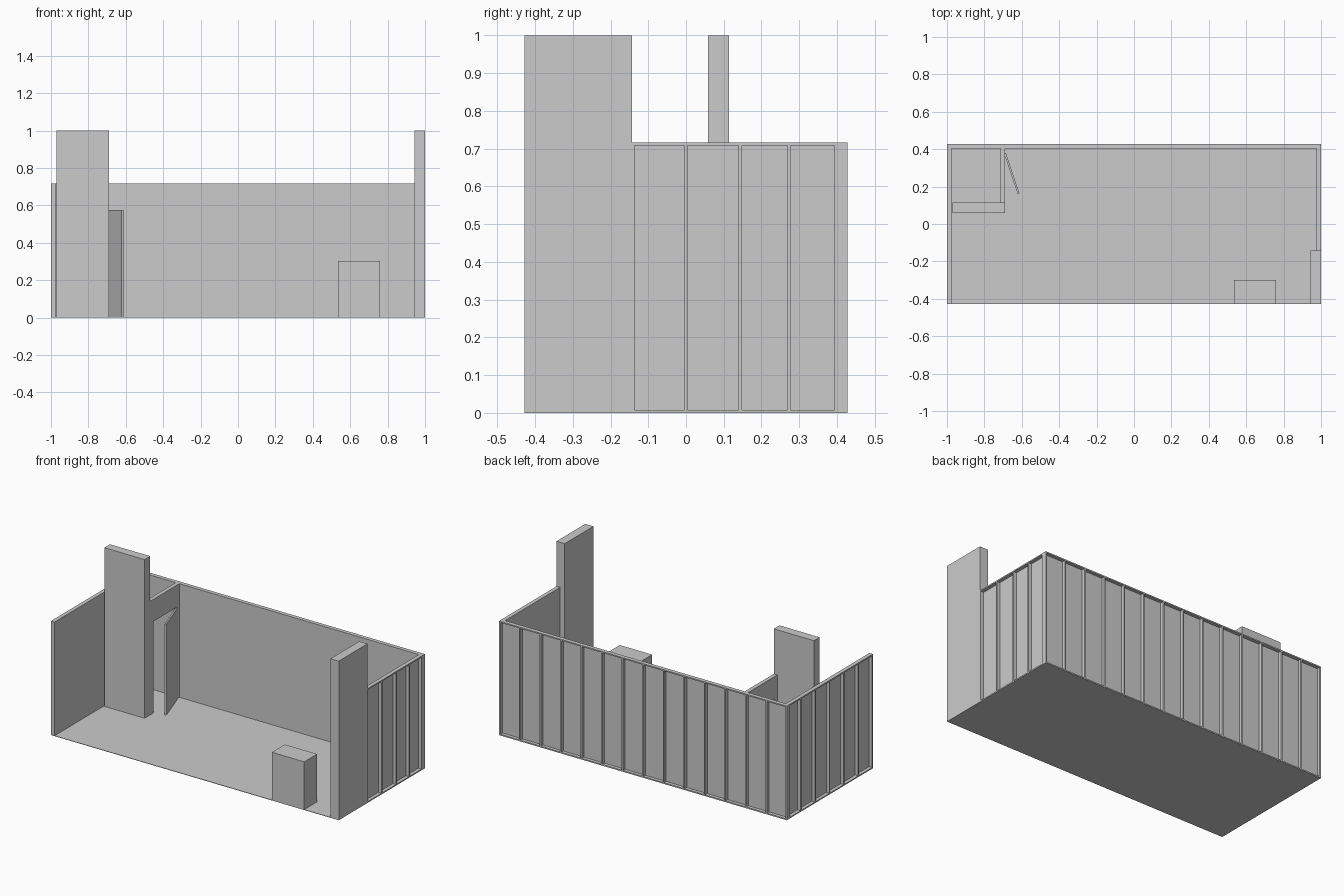
import bpy, math
from mathutils import Vector

if "Cube" in bpy.data.objects:
    bpy.data.objects.remove(bpy.data.objects["Cube"])

H = 0.717      # wall height
T = 0.025      # wall thickness
SKIN = 0.004   # inner sheet thickness
STUD = 0.009   # stud width
PLATE = 0.008  # top and bottom rail height
Y0, Y1 = -0.428, 0.428


def boxes(name, spans):
    """One mesh object made of axis-aligned boxes (x0, x1, y0, y1, z0, z1)."""
    verts, faces = [], []
    for x0, x1, y0, y1, z0, z1 in spans:
        n = len(verts)
        verts += [(x, y, z) for z in (z0, z1)
                  for x, y in ((x0, y0), (x1, y0), (x1, y1), (x0, y1))]
        faces += [[n + i for i in f] for f in
                  ((3, 2, 1, 0), (4, 5, 6, 7), (0, 1, 5, 4),
                   (1, 2, 6, 5), (2, 3, 7, 6), (3, 0, 4, 7))]
    mesh = bpy.data.meshes.new(name)
    mesh.from_pydata(verts, [], faces)
    obj = bpy.data.objects.new(name, mesh)
    bpy.context.collection.objects.link(obj)
    return obj


def framed_wall(name, a, b, outer, axis, side, centres):
    """Inner sheet, two rails and studs; outer is the outside face, side its sign."""
    def span(p, q, d0, d1, z0, z1):
        d0, d1 = sorted((outer - side * d0, outer - side * d1))
        return (p, q, d0, d1, z0, z1) if axis == 'x' else (d0, d1, p, q, z0, z1)
    deep = T - SKIN
    parts = [span(a, b, deep, T, 0.0, H),
             span(a, b, 0, deep, 0.0, PLATE),
             span(a, b, 0, deep, H - PLATE, H)]
    for c in centres:
        c = min(max(c, a + STUD / 2), b - STUD / 2)
        parts.append(span(c - STUD / 2, c + STUD / 2, 0, deep, PLATE, H - PLATE))
    return boxes(name, parts)


# floor
boxes("floor", [(-1, 1, Y0, Y1, 0, 0.003)])

# stud-framed outer walls
framed_wall("back_wall", -1, 1, Y1, 'x', 1, [-1 + i / 7 for i in range(15)])
framed_wall("left_wall", Y0, Y1 - T, -1, 'y', -1,
            [Y0 + i * 0.143 for i in range(6)] + [Y1])
framed_wall("right_wall", -0.145, Y1 - T, 1, 'y', 1,
            [-0.145, 0.0, 0.144, 0.273, Y1])

# tall solid panels
boxes("right_tall_panel", [(0.943, 1, Y0, -0.143, 0, 1)])
boxes("left_tall_panel", [(-0.97, -0.69, 0.058, 0.114, 0, 1)])

# closet partition with door opening
px0, px1 = -0.715, -0.69
boxes("partition", [(px0, px1, 0.114, 0.145, 0, H),
                    (px0, px1, 0.375, Y1 - T, 0, H),
                    (px0, px1, 0.145, 0.375, 0.578, H)])

# open door, hinged at the back of the opening
hinge, free = Vector((-0.69, 0.378)), Vector((-0.617, 0.162))
swing = free - hinge
door = boxes("door", [(0, swing.length, -0.005, 0.005, 0.003, 0.575)])
door.location = (hinge.x, hinge.y, 0)
door.rotation_euler.z = math.atan2(swing.y, swing.x)

# counter
boxes("counter", [(0.535, 0.76, Y0, -0.3, 0, 0.303)])
